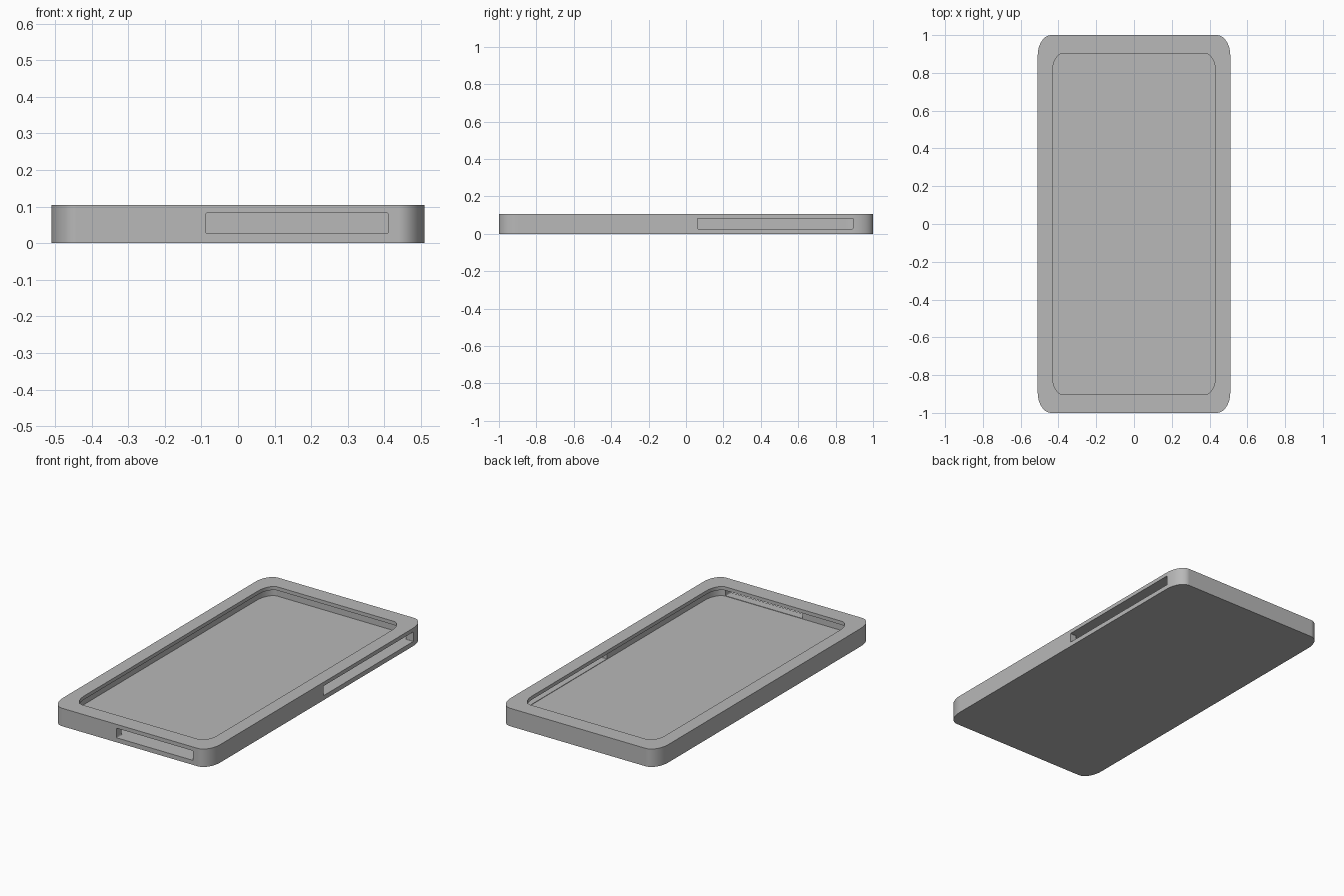
import bpy, bmesh, math
from mathutils import Matrix, Vector

cube = bpy.data.objects.get("Cube")
if cube:
    bpy.data.objects.remove(cube, do_unlink=True)

grey = bpy.data.materials.new("plain grey")
grey.use_nodes = True
colour = (0.48, 0.48, 0.48, 1)
grey.diffuse_color = colour
grey.node_tree.nodes["Principled BSDF"].inputs["Base Color"].default_value = colour


def rounded_prism(name, half, radius, low, high, turn=Matrix(), centre=(0, 0), steps=8):
    """Rounded rectangle extruded from low to high, then turned into place."""
    bm = bmesh.new()
    ring = []
    for quarter, (sx, sy) in enumerate([(1, 1), (-1, 1), (-1, -1), (1, -1)]):
        for i in range(steps + 1):
            a = (quarter + i / steps) * math.pi / 2
            x = centre[0] + sx * (half[0] - radius[0]) + radius[0] * math.cos(a)
            y = centre[1] + sy * (half[1] - radius[1]) + radius[1] * math.sin(a)
            ring.append(bm.verts.new((x, y, low)))
    face = bm.faces.new(ring)
    top = bmesh.ops.extrude_face_region(bm, geom=[face])["geom"]
    bmesh.ops.translate(bm, vec=Vector((0, 0, high - low)),
                        verts=[v for v in top if isinstance(v, bmesh.types.BMVert)])
    bm.transform(turn)
    bmesh.ops.recalc_face_normals(bm, faces=bm.faces)
    mesh = bpy.data.meshes.new(name)
    bm.to_mesh(mesh)
    bm.free()
    mesh.materials.append(grey)
    obj = bpy.data.objects.new(name, mesh)
    bpy.context.collection.objects.link(obj)
    return obj


# Outer tray
case = rounded_prism("case", (0.51, 1.0), (0.07, 0.11), 0, 0.105)

# Axis changes: profile x, y, depth become the slot's own directions
front_turn = Matrix(((1, 0, 0, 0), (0, 0, 1, 0), (0, 1, 0, 0), (0, 0, 0, 1)))
side_turn = Matrix(((0, 0, 1, 0), (1, 0, 0, 0), (0, 1, 0, 0), (0, 0, 0, 1)))
corner = (0.004, 0.004)

# Undercut cavity, lipped opening, and the two wall slots
cutters = [
    rounded_prism("cavity_cutter", (0.47, 0.95), (0.06, 0.105), 0.024, 0.084),
    rounded_prism("opening_cutter", (0.432, 0.903), (0.055, 0.1), 0.05, 0.2),
    rounded_prism("front_slot_cutter", (0.249, 0.028), corner, -1.1, -0.92,
                  front_turn, (0.161, 0.0545), 3),
    rounded_prism("side_slot_cutter", (0.416, 0.028), corner, 0.45, 0.6,
                  side_turn, (0.477, 0.0545), 3),
]

bpy.ops.object.select_all(action='DESELECT')
bpy.context.view_layer.objects.active = case
case.select_set(True)
for cutter in cutters:
    cutter.hide_render = True
    mod = case.modifiers.new(cutter.name, 'BOOLEAN')
    mod.operation = 'DIFFERENCE'
    mod.solver = 'EXACT'
    mod.object = cutter
    bpy.ops.object.modifier_apply(modifier=mod.name)
    bpy.data.objects.remove(cutter, do_unlink=True)

# Smooth corners, crisp rims and flat walls
bpy.ops.object.shade_smooth_by_angle(angle=math.radians(35))
weighted = case.modifiers.new("flat walls", 'WEIGHTED_NORMAL')
weighted.keep_sharp = True
